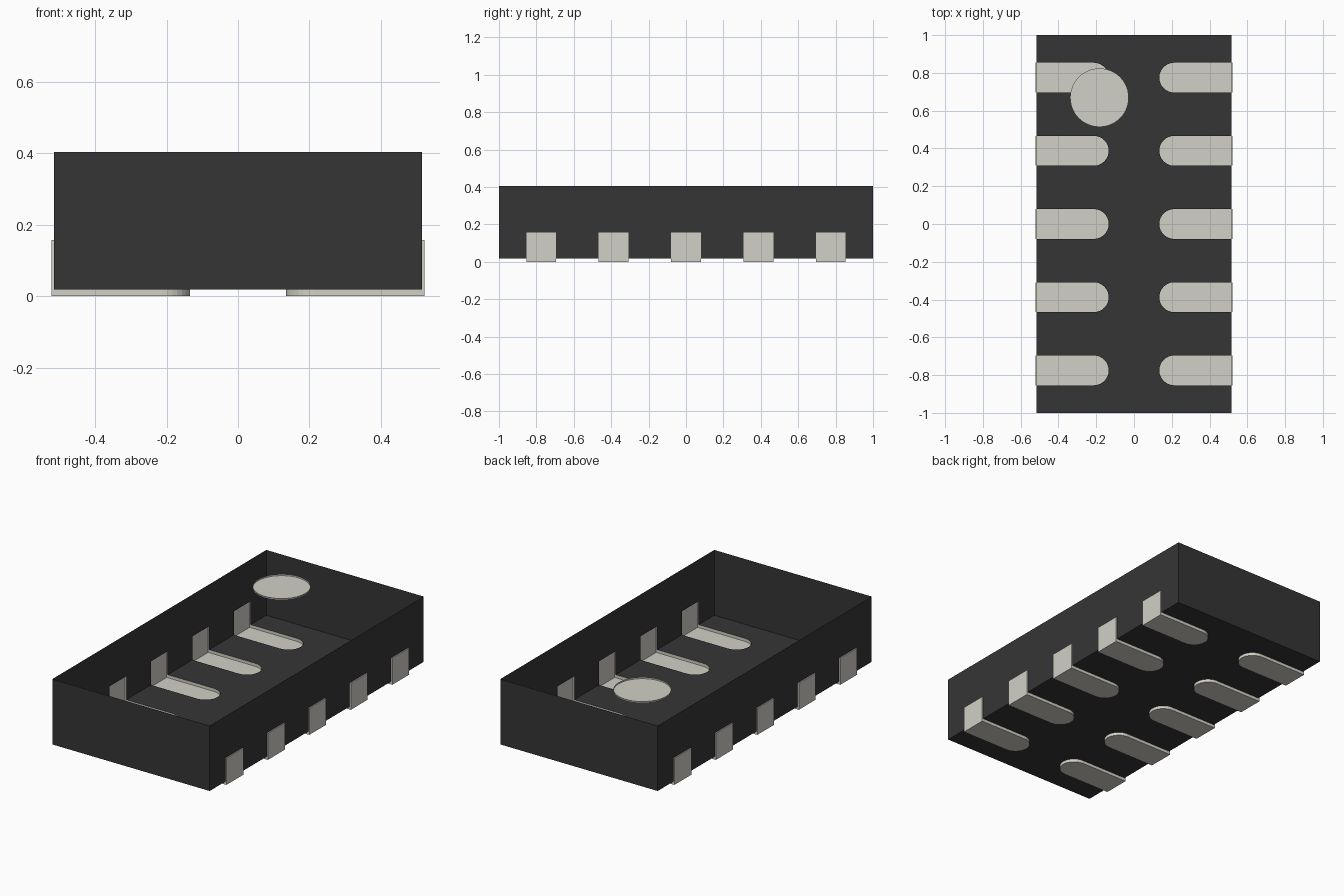
import bpy
import bmesh
from math import cos, sin, pi

cube = bpy.data.objects.get("Cube")
if cube:
    bpy.data.objects.remove(cube, do_unlink=True)

# Main sizes
BX, BY = 0.515, 1.0            # body half width and half length
FLOOR, TOP = 0.018, 0.404      # body floor and rim heights
PIN_X, PIN_TOP = 0.522, 0.157  # outer face and top of the contacts
R, ARC_X = 0.079, 0.213        # contact half width and centre of its round end
ROWS = [i * 0.3875 for i in range(-2, 3)]


def material(name, rgb):
    mat = bpy.data.materials.new(name)
    mat.use_nodes = True
    mat.diffuse_color = (*rgb, 1)
    bsdf = next(n for n in mat.node_tree.nodes if n.type == 'BSDF_PRINCIPLED')
    bsdf.inputs["Base Color"].default_value = (*rgb, 1)
    return mat


def build(name, polygons, mat):
    """Make one object from a list of polygons, each a list of points."""
    bm = bmesh.new()
    for pts in polygons:
        bm.faces.new([bm.verts.new(p) for p in pts])
    bmesh.ops.remove_doubles(bm, verts=bm.verts, dist=0.0002)
    bmesh.ops.recalc_face_normals(bm, faces=bm.faces)
    mesh = bpy.data.meshes.new(name)
    bm.to_mesh(mesh)
    bm.free()
    mesh.materials.append(mat)
    obj = bpy.data.objects.new(name, mesh)
    bpy.context.collection.objects.link(obj)
    return obj


def round_end(y, steps=16):
    """Rounded inner end of a contact, from its low y side to its high y side."""
    return [(ARC_X - R * cos(a), y + R * sin(a))
            for a in (-pi / 2 + pi * i / steps for i in range(steps + 1))]


def rim(points, z0, z1):
    """Upright band along a row of plan points."""
    return [[(*p, z0), (*q, z0), (*q, z1), (*p, z1)]
            for p, q in zip(points, points[1:])]


dark = material("dark plastic", (0.036, 0.036, 0.036))
metal = material("warm grey metal", (0.645, 0.638, 0.571))

# Open-topped body: floor and side walls are notched where contacts pass through
side = [(BX, -BY)]
wall = [(-BY, FLOOR)]
for y in ROWS:
    side += [(BX, y - R), *round_end(y), (BX, y + R)]
    wall += [(y - R, FLOOR), (y - R, PIN_TOP), (y + R, PIN_TOP), (y + R, FLOOR)]
side.append((BX, BY))
wall += [(BY, FLOOR), (BY, TOP), (-BY, TOP)]

faces = []
for s in (1, -1):
    faces.append([(0, -BY, FLOOR)] + [(s * x, y, FLOOR) for x, y in side]
                 + [(0, BY, FLOOR)])
    faces.append([(s * BX, y, z) for y, z in wall])
    faces.append([(-BX, s * BY, FLOOR), (BX, s * BY, FLOOR),
                  (BX, s * BY, TOP), (-BX, s * BY, TOP)])
build("body", faces, dark)

# Contacts: a round-ended pad below the floor, folded up the side wall
profile = [(ARC_X, 0), (PIN_X, 0), (PIN_X, PIN_TOP),
           (BX, PIN_TOP), (BX, FLOOR), (ARC_X, FLOOR)]
for s, label in ((1, "left"), (-1, "right")):
    for n, y in enumerate(ROWS, 1):
        arc = round_end(y)
        faces = [[(x, v, 0) for x, v in [(PIN_X, y - R), *arc, (PIN_X, y + R)]]]
        faces += rim(arc, 0, FLOOR)
        faces += [[(x, y + d, z) for x, z in profile] for d in (-R, R)]
        faces.append([(PIN_X, y - R, 0), (PIN_X, y + R, 0),
                      (PIN_X, y + R, PIN_TOP), (PIN_X, y - R, PIN_TOP)])
        faces.append([(PIN_X, y - R, PIN_TOP), (PIN_X, y + R, PIN_TOP),
                      (BX, y + R, PIN_TOP), (BX, y - R, PIN_TOP)])
        faces = [[(s * x, v, z) for x, v, z in f] for f in faces]
        build(f"contact_{label}_{n}", faces, metal)

# Shallow round marker dish, level with the rim at one corner
circle = [(-0.183 + 0.155 * cos(a), 0.669 + 0.155 * sin(a))
          for a in (2 * pi * i / 48 for i in range(49))]
dish = [[(x, y, TOP - 0.009) for x, y in circle[:-1]]]
build("corner_marker", dish + rim(circle, TOP - 0.009, TOP), metal)
